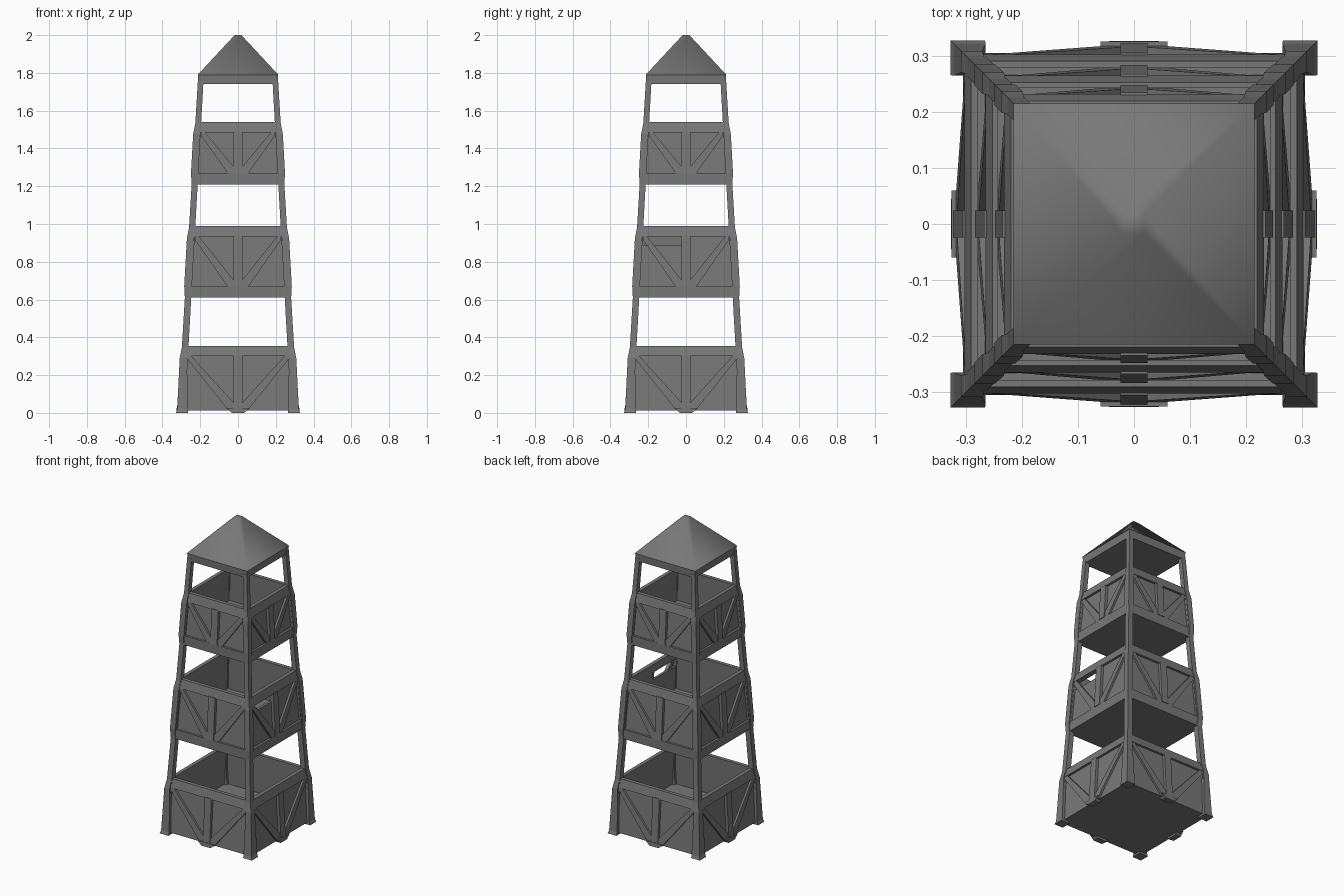
import bpy
from math import pi
from mathutils import Matrix, Vector

if "Cube" in bpy.data.objects:
    bpy.data.objects.remove(bpy.data.objects["Cube"])

dark = bpy.data.materials.new("dark_timber")
dark.diffuse_color = (0.19, 0.19, 0.19, 1)
dark.use_nodes = True
dark.node_tree.nodes["Principled BSDF"].inputs["Base Color"].default_value = dark.diffuse_color


def half(z):
    """Outer half-width of the tapering tower at height z."""
    return 0.318 - 0.06 * z


def make(name, verts, faces, smooth=None):
    me = bpy.data.meshes.new(name)
    me.from_pydata(verts, [], faces)
    me.materials.append(dark)
    ob = bpy.data.objects.new(name, me)
    bpy.context.collection.objects.link(ob)
    bpy.context.view_layer.objects.active = ob
    bpy.ops.object.select_all(action='DESELECT')
    ob.select_set(True)
    bpy.ops.object.mode_set(mode='EDIT')
    bpy.ops.mesh.select_all(action='SELECT')
    bpy.ops.mesh.normals_make_consistent(inside=False)
    bpy.ops.object.mode_set(mode='OBJECT')
    if smooth:
        bpy.ops.object.shade_smooth_by_angle(angle=smooth)
    return ob


def square_loft(name, profile, closed=False, smooth=None):
    """Sweep (half-width, z) points round a square; closed makes a ring."""
    verts = [(sx * h, sy * h, z) for h, z in profile
             for sx, sy in ((-1, -1), (1, -1), (1, 1), (-1, 1))]
    n = len(profile)
    faces = []
    for i in range(n if closed else n - 1):
        a, b = 4 * i, 4 * ((i + 1) % n)
        faces += [(a + j, a + (j + 1) % 4, b + (j + 1) % 4, b + j) for j in range(4)]
    if not closed:
        faces += [(0, 1, 2, 3), tuple(range(4 * n - 4, 4 * n))]
    return make(name, verts, faces, smooth)


def face_plate(name, side, poly, d_in, d_out):
    """Extrude a (u, z) outline lying on one tapered side of the tower."""
    rot = Matrix.Rotation(side * pi / 2, 3, 'Z')
    n = len(poly)
    verts = [rot @ Vector((u, -(half(z) + d), z)) for d in (d_in, d_out) for u, z in poly]
    faces = [tuple(range(n)), tuple(range(n, 2 * n))]
    faces += [(i, (i + 1) % n, n + (i + 1) % n, n + i) for i in range(n)]
    return make(name, verts, faces)


def corner_post(name, side, sections):
    """Square post through (z, inner offset, outer offset) sections."""
    rot = Matrix.Rotation(side * pi / 2, 3, 'Z')
    verts = []
    for z, i, o in sections:
        a, b = half(z) + i, half(z) + o
        verts += [rot @ Vector((x, -y, z)) for x, y in ((a, a), (b, a), (b, b), (a, b))]
    n = len(sections)
    faces = [(0, 1, 2, 3), tuple(range(4 * n - 4, 4 * n))]
    for k in range(n - 1):
        faces += [(4 * k + j, 4 * k + (j + 1) % 4, 4 * k + 4 + (j + 1) % 4, 4 * k + 4 + j)
                  for j in range(4)]
    make(name, verts, faces)


# Full-height corner posts
for side in range(4):
    corner_post("corner_post", side, [(0.014, -0.036, 0), (1.76, -0.03, 0)])

# Three storeys: bottom, top, floor height
storeys = [("lower", 0.0, 0.355, 0.10), ("middle", 0.61, 0.99, 0.735), ("upper", 1.21, 1.54, 1.325)]
for tag, zb, zt, zf in storeys:
    ground = zb == 0
    base = 0.012 if ground else zb
    low = 0.02 if ground else zb + 0.06      # bottom of the bracing
    high = zt - 0.055                        # underside of the top rail

    # Thick floor
    square_loft(tag + "_floor", [(half(base) - 0.014, base), (half(zf) - 0.02, zf)])

    # Top rail with a sloping cap, and bottom rail
    square_loft(tag + "_top_rail", [(half(high) - 0.03, high), (half(high) + 0.003, high),
                                    (half(zt) - 0.006, zt), (half(zt) - 0.03, zt)], True)
    if not ground:
        square_loft(tag + "_bottom_rail", [(half(zb) - 0.03, zb), (half(zb) - 0.003, zb),
                                           (half(low) + 0.002, low), (half(low) - 0.03, low)], True)

    for side in range(4):
        # Thickened corner casing, flared foot on the ground storey
        foot = ([(0, -0.052, 0.010), (0.02, -0.052, 0.005)] if ground
                else [(zb, -0.03, 0.0), (low, -0.03, 0.007)])
        corner_post(tag + "_corner_casing", side,
                    foot + [(high - 0.01, -0.03, 0.008), (zt, -0.03, -0.001)])

        for s in (-1, 1):
            # Half wall panels; one on the right side has a gap under the rail
            broken = tag == "middle" and side == 1 and s == -1
            top = high - 0.05 if broken else high
            w0, w1 = s * (half(base) - 0.02), s * (half(top) - 0.02)
            face_plate(tag + "_wall_panel", side,
                       [(0, base), (w0, base), (w1, top), (0, top)], -0.028, -0.012)

            # Diagonal brace
            top_u = half(high) - 0.035
            face_plate(tag + "_brace", side,
                       [(s * 0.018, low - 0.008), (s * 0.05, low - 0.008),
                        (s * top_u, high - 0.02), (s * top_u, high + 0.005),
                        (s * (top_u - 0.015), high + 0.005), (s * 0.018, low + 0.028)],
                       -0.02, 0.001)

        # Upright between the braces
        face_plate(tag + "_centre_stud", side,
                   [(-0.024, low), (0.024, low), (0.024, high + 0.005), (-0.024, high + 0.005)],
                   -0.02, 0.006)
        if ground:
            face_plate("centre_foot", side, [(-0.032, 0), (0.032, 0), (0.06, 0.025), (-0.06, 0.025)],
                       -0.03, 0.009)

# Boxed eave and pyramid roof with a small flat tip
square_loft("roof_eave", [(0.209, 1.74), (0.213, 1.79)])
square_loft("roof", [(0.215, 1.788), (0.018, 2.0)], smooth=1.12)
